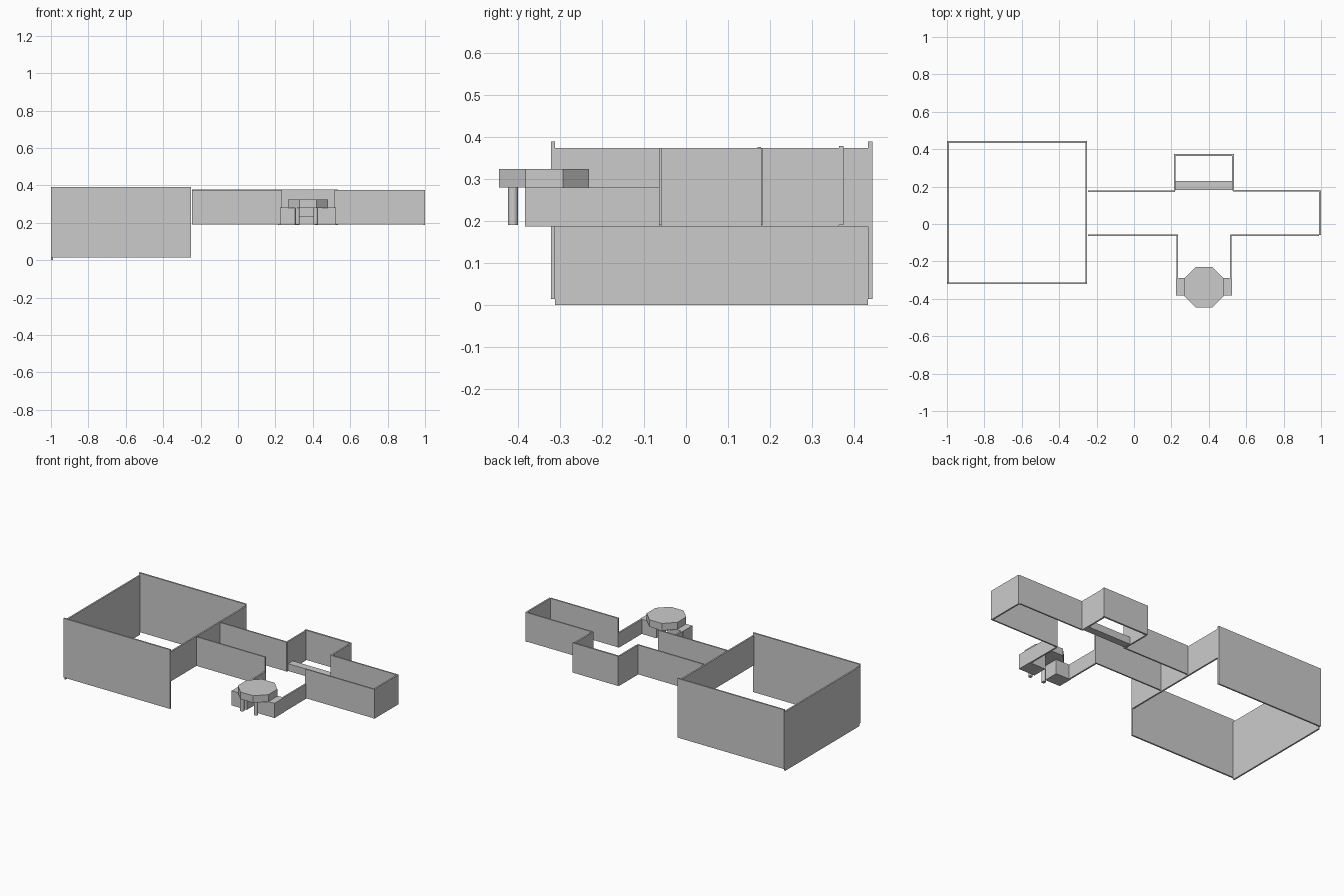
import bpy, math

if "Cube" in bpy.data.objects:
    bpy.data.objects.remove(bpy.data.objects["Cube"])


def box(name, x0, x1, y0, y1, z0, z1):
    bpy.ops.mesh.primitive_cube_add(
        size=1, location=((x0 + x1) / 2, (y0 + y1) / 2, (z0 + z1) / 2))
    o = bpy.context.object
    o.name = name
    o.scale = (x1 - x0, y1 - y0, z1 - z0)
    bpy.ops.object.transform_apply(location=False, rotation=False, scale=True)
    return o


def prism(name, sides, radius, x, y, z0, z1, turn=0):
    bpy.ops.mesh.primitive_cylinder_add(
        vertices=sides, radius=radius, depth=z1 - z0,
        location=(x, y, (z0 + z1) / 2), rotation=(0, 0, turn))
    o = bpy.context.object
    o.name = name
    return o


T = 0.01               # wall thickness
LO, HI = 0.188, 0.375  # upper storey floor and wall top

# Large hall: front/back walls sit slightly higher than the side walls
box("hall_front_wall", -1.0, -0.25, -0.322, -0.312, 0.015, 0.39)
box("hall_back_wall", -1.0, -0.25, 0.434, 0.444, 0.015, 0.39)
box("hall_left_wall", -1.0, -1.0 + T, -0.312, 0.434, 0.0, HI)
box("hall_right_upper_wall", -0.26, -0.25, -0.312, 0.434, LO, HI)

# Corridor walls
box("corridor_front_left_wall", -0.245, 0.235, -0.064, -0.055, 0.191, HI)
box("corridor_back_left_wall", -0.245, 0.22, 0.17, 0.179, 0.191, 0.377)
box("corridor_front_right_wall", 0.515, 0.99, -0.064, -0.055, 0.191, HI)
box("corridor_back_right_wall", 0.53, 0.99, 0.173, 0.182, 0.191, HI)
box("corridor_end_wall", 0.99, 1.0, -0.06, 0.18, LO, HI)

# Back alcove with a low step
box("alcove_left_wall", 0.213, 0.223, 0.178, 0.365, LO, HI)
box("alcove_right_wall", 0.525, 0.535, 0.178, 0.365, LO, HI)
box("alcove_back_wall", 0.213, 0.535, 0.364, 0.375, 0.191, 0.379)
box("alcove_step", 0.22, 0.53, 0.183, 0.23, 0.19, 0.236)

# Low entrance walls and gate blocks
for side, wall_x, b0, b1 in (("left", 0.226, 0.224, 0.33),
                             ("right", 0.512, 0.41, 0.524)):
    box("entrance_wall_" + side, wall_x, wall_x + T, -0.29, -0.062, LO, 0.281)
    box("gate_block_" + side, b0, b1, -0.383, -0.288, LO, 0.281)

# Octagonal canopy on two round columns
prism("canopy", 8, 0.1075 / math.cos(math.pi / 8), 0.374, -0.338,
      0.28, 0.325, math.pi / 8)
for side, x in (("left", 0.318), ("right", 0.415)):
    col = prism("canopy_column_" + side, 16, 0.012, x, -0.412, 0.191, 0.281)
    bpy.ops.object.shade_smooth_by_angle()
